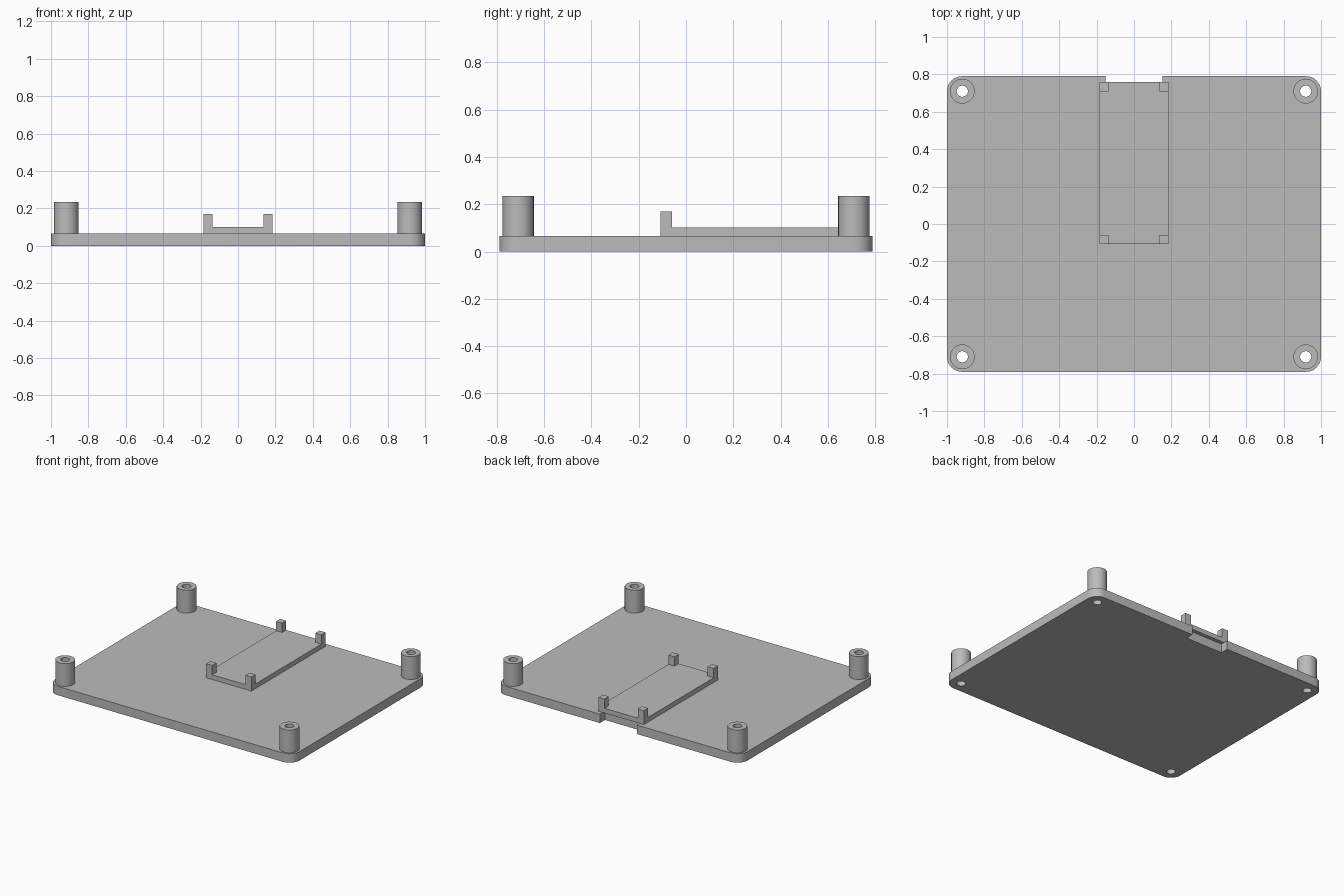
import bpy, bmesh
from mathutils import Matrix
from math import radians, pi, cos, sin

cube = bpy.data.objects.get("Cube")
if cube:
    bpy.data.objects.remove(cube, do_unlink=True)

HALF_X, HALF_Y, PLATE = 1.0, 0.79, 0.066
POST_X, POST_Y, POST_TOP = 0.918, 0.71, 0.235
POST_R, HOLE_R = 0.066, 0.03
TRAY_X, TRAY_BACK, TRAY_FRONT, TRAY_TOP = 0.185, 0.758, -0.108, 0.101
PEG, PEG_TOP = 0.049, 0.17
CORNERS = [(sx, sy) for sx in (-1, 1) for sy in (-1, 1)]

grey = bpy.data.materials.new("light grey")
grey.use_nodes = True
tone = (0.5, 0.5, 0.5, 1)
grey.diffuse_color = tone
grey.node_tree.nodes["Principled BSDF"].inputs["Base Color"].default_value = tone


def finish(name, bm, smooth=False):
    bmesh.ops.recalc_face_normals(bm, faces=bm.faces)
    mesh = bpy.data.meshes.new(name)
    bm.to_mesh(mesh)
    bm.free()
    mesh.materials.append(grey)
    obj = bpy.data.objects.new(name, mesh)
    bpy.context.collection.objects.link(obj)
    if smooth:
        bpy.ops.object.select_all(action="DESELECT")
        obj.select_set(True)
        bpy.context.view_layer.objects.active = obj
        bpy.ops.object.shade_smooth_by_angle(angle=radians(30))
    return obj


def add_box(bm, x0, x1, y0, y1, z0, z1):
    size = Matrix.Diagonal((x1 - x0, y1 - y0, z1 - z0, 1))
    place = Matrix.Translation(((x0 + x1) / 2, (y0 + y1) / 2, (z0 + z1) / 2))
    return bmesh.ops.create_cube(bm, size=1, matrix=place @ size)["verts"]


def cut(obj, cutter):
    cutter.hide_render = True
    cutter.hide_set(True)
    mod = obj.modifiers.new("cut", "BOOLEAN")
    mod.operation, mod.solver, mod.object = "DIFFERENCE", "EXACT", cutter
    bpy.context.view_layer.objects.active = obj
    bpy.ops.object.modifier_apply(modifier=mod.name)
    bpy.data.objects.remove(cutter, do_unlink=True)


# Base plate with rounded corners
bm = bmesh.new()
add_box(bm, -HALF_X, HALF_X, -HALF_Y, HALF_Y, 0, PLATE)
uprights = [e for e in bm.edges if abs(e.verts[0].co.z - e.verts[1].co.z) > PLATE / 2]
bmesh.ops.bevel(bm, geom=uprights, offset=0.08, segments=10, profile=0.5, affect="EDGES")
plate = finish("base_plate", bm)

# Screw holes and the back notch, which runs a little under the tray
bm = bmesh.new()
for sx, sy in CORNERS:
    bmesh.ops.create_cone(bm, cap_ends=True, segments=32, radius1=HOLE_R, radius2=HOLE_R,
                          depth=1, matrix=Matrix.Translation((sx * POST_X, sy * POST_Y, 0)))
add_box(bm, -0.152, 0.152, 0.73, 1, -0.5, 0.5)
cut(plate, finish("plate_cutter", bm))
bpy.ops.object.select_all(action="DESELECT")
plate.select_set(True)
bpy.context.view_layer.objects.active = plate
bpy.ops.object.shade_smooth_by_angle(angle=radians(30))

# Hollow corner posts
for i, (sx, sy) in enumerate(CORNERS):
    bm = bmesh.new()
    section = [(HOLE_R, PLATE), (POST_R, PLATE), (POST_R, POST_TOP), (HOLE_R, POST_TOP)]
    steps = 32
    rings = []
    for s in range(steps):
        a = 2 * pi * s / steps
        rings.append([bm.verts.new((sx * POST_X + r * cos(a), sy * POST_Y + r * sin(a), z))
                      for r, z in section])
    for s in range(steps):
        here, after = rings[s], rings[(s + 1) % steps]
        for k in range(len(section)):
            n = (k + 1) % len(section)
            bm.faces.new((here[k], after[k], after[n], here[n]))
    finish(f"corner_post_{i + 1}", bm, smooth=True)

# Raised tray
bm = bmesh.new()
add_box(bm, -TRAY_X, TRAY_X, TRAY_FRONT, TRAY_BACK, PLATE, TRAY_TOP)
finish("tray", bm)

# Square pegs on the tray corners
for side, sx in (("left", 1), ("right", -1)):
    for end, y0 in (("front", TRAY_FRONT), ("back", TRAY_BACK - PEG)):
        bm = bmesh.new()
        x0, x1 = sorted((sx * TRAY_X, sx * (TRAY_X - PEG)))
        add_box(bm, x0, x1, y0, y0 + PEG, TRAY_TOP, PEG_TOP)
        finish(f"peg_{end}_{side}", bm)
